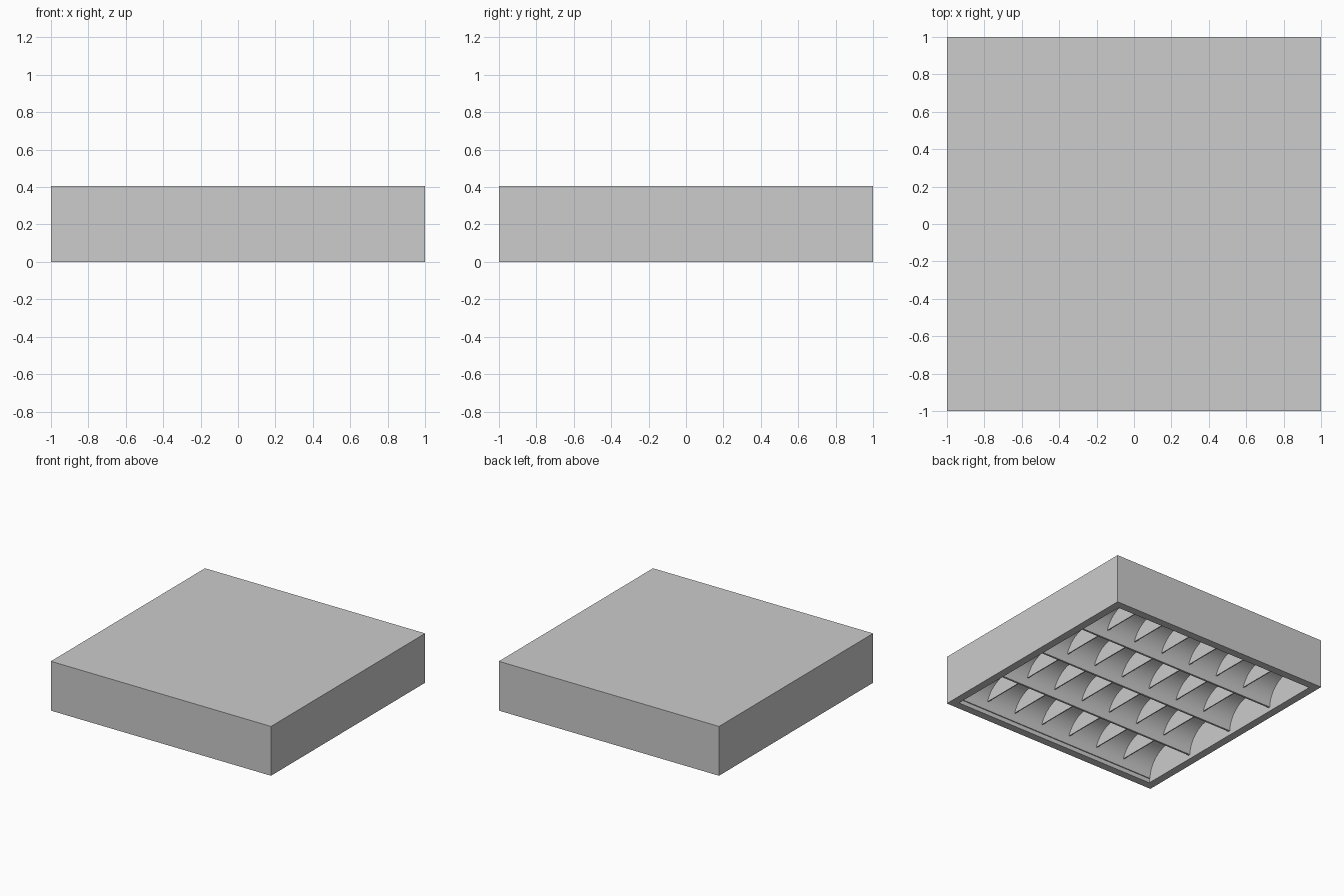
import bpy
import bmesh
from math import asin, cos, pi, sin

cube = bpy.data.objects.get("Cube")
if cube:
    bpy.data.objects.remove(cube, do_unlink=True)

grey = bpy.data.materials.new("light_grey")
grey.use_nodes = True
grey.diffuse_color = (0.604, 0.604, 0.604, 1)
grey.node_tree.nodes["Principled BSDF"].inputs["Base Color"].default_value = grey.diffuse_color

HEIGHT, RIM = 0.405, 0.065
INNER = 1 - RIM            # half width of the opening
BAYS, BLADES = 4, 6
PITCH = 2 * INNER / BAYS
HALF = PITCH / 2 - 0.008   # half width of one trough
LOW, RISE = 0.035, 0.21    # trough mouth height and arch rise
BLADE_LOW = 0.1


def make_object(name, bm):
    bmesh.ops.recalc_face_normals(bm, faces=bm.faces)
    mesh = bpy.data.meshes.new(name)
    bm.to_mesh(mesh)
    bm.free()
    mesh.materials.append(grey)
    obj = bpy.data.objects.new(name, mesh)
    bpy.context.collection.objects.link(obj)
    return obj


def arch(centre, low, steps=16):
    """Half-oval trough section in y and z, from the given height upward."""
    start = asin((low - LOW) / RISE)
    points = []
    for i in range(steps + 1):
        t = pi - start - (pi - 2 * start) * i / steps
        points.append((centre + HALF * cos(t), LOW + RISE * sin(t)))
    return points


def move_new(bm, result, vec):
    moved = [g for g in result["geom"] if isinstance(g, bmesh.types.BMVert)]
    bmesh.ops.translate(bm, verts=moved, vec=vec)


# Housing: a box with a deep recess opened in its underside
bm = bmesh.new()
bmesh.ops.create_cube(bm, size=1)
bmesh.ops.scale(bm, verts=bm.verts, vec=(2, 2, HEIGHT))
bmesh.ops.translate(bm, verts=bm.verts, vec=(0, 0, HEIGHT / 2))
bottom = min(bm.faces, key=lambda f: f.calc_center_median().z)
bmesh.ops.inset_region(bm, faces=[bottom], thickness=RIM, use_even_offset=True)
move_new(bm, bmesh.ops.extrude_face_region(bm, geom=[bottom]), (0, 0, HEIGHT - 0.03))
if bottom.is_valid:
    bmesh.ops.delete(bm, geom=[bottom], context="FACES_ONLY")
make_object("housing", bm)

centres = [-INNER + PITCH * (i + 0.5) for i in range(BAYS)]

# Reflector: one sheet of rounded troughs joined by narrow flat lips
bm = bmesh.new()
section = [(-INNER, LOW)] + [p for c in centres for p in arch(c, LOW)] + [(INNER, LOW)]
verts = [bm.verts.new((-INNER, y, z)) for y, z in section]
edges = [bm.edges.new(pair) for pair in zip(verts, verts[1:])]
move_new(bm, bmesh.ops.extrude_edge_only(bm, edges=edges), (2 * INNER, 0, 0))
reflector = make_object("reflector_troughs", bm)
bpy.context.view_layer.objects.active = reflector
reflector.select_set(True)
bpy.ops.object.shade_smooth_by_angle(angle=0.6)

# Cross blades: thin rounded plates set up inside every trough
bm = bmesh.new()
gap = 2 * INNER / (BLADES + 1)
for c in centres:
    for j in range(1, BLADES + 1):
        x = -INNER + gap * j
        face = bm.faces.new([bm.verts.new((x - 0.004, y, z)) for y, z in arch(c, BLADE_LOW)])
        move_new(bm, bmesh.ops.extrude_face_region(bm, geom=[face]), (0.008, 0, 0))
make_object("cross_blades", bm)
